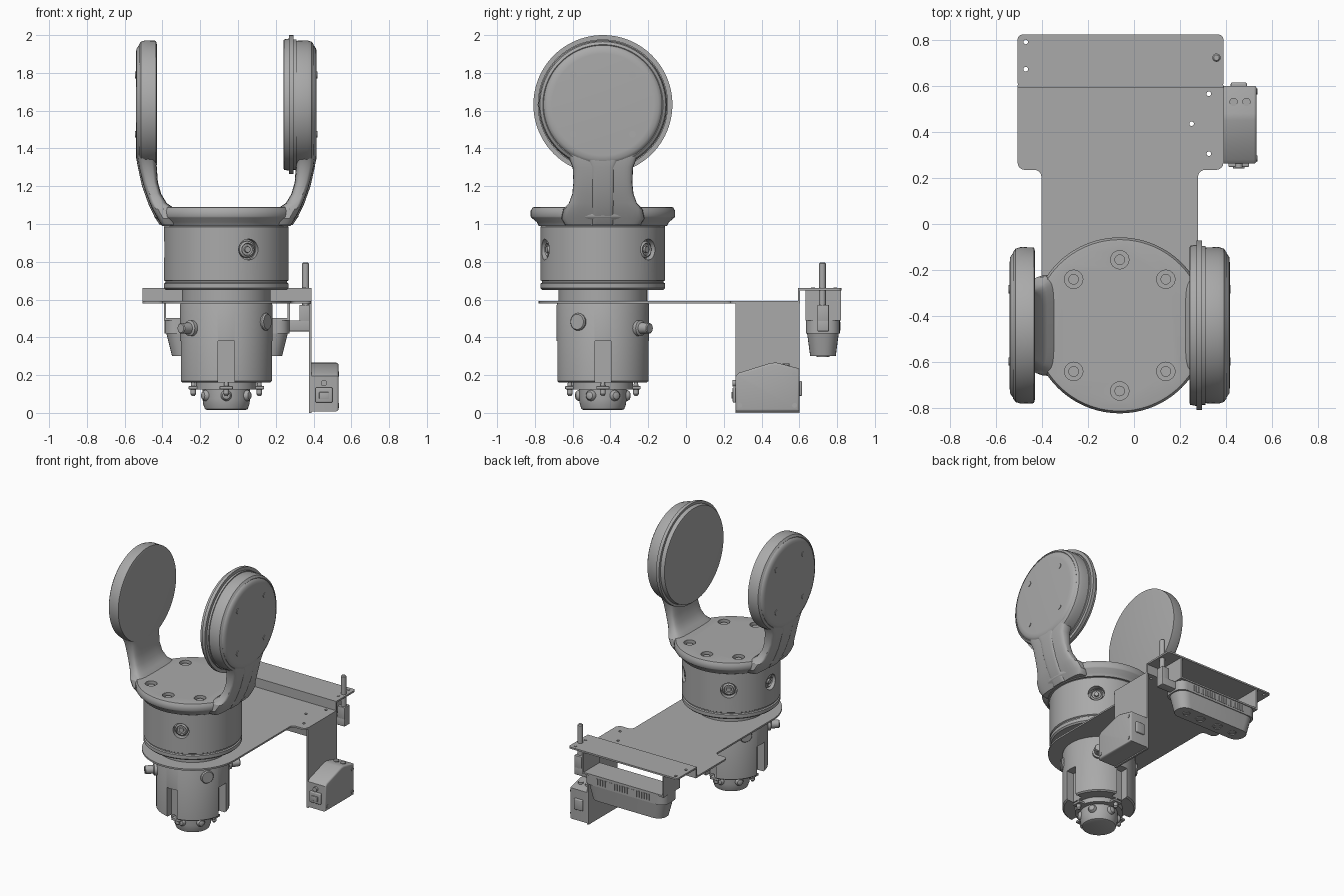
import bpy, bmesh
from math import sin, cos, pi, radians
from mathutils import Matrix, Vector

cube = bpy.data.objects.get("Cube")
if cube:
    bpy.data.objects.remove(cube, do_unlink=True)

GREY = (0.4, 0.4, 0.4, 1)
mat = bpy.data.materials.new("machined grey")
mat.use_nodes = True
mat.diffuse_color = GREY
mat.node_tree.nodes["Principled BSDF"].inputs["Base Color"].default_value = GREY

CX, CY = -0.062, -0.44          # main vertical axis
AXIS = Matrix.Translation((CX, CY, 0))
parts = []


def finish(name, bm, matrix=Matrix()):
    bmesh.ops.transform(bm, matrix=matrix, verts=bm.verts)
    bmesh.ops.recalc_face_normals(bm, faces=bm.faces)
    mesh = bpy.data.meshes.new(name)
    bm.to_mesh(mesh)
    bm.free()
    mesh.materials.append(mat)
    ob = bpy.data.objects.new(name, mesh)
    bpy.context.collection.objects.link(ob)
    parts.append(ob)
    return ob


def skin(bm, rings):
    for a, b in zip(rings, rings[1:]):
        for i in range(len(a)):
            j = (i + 1) % len(a)
            bm.faces.new((a[i], a[j], b[j], b[i]))
    bm.faces.new(rings[0])
    bm.faces.new(rings[-1])


def lathe(name, profile, matrix=AXIS, n=64):
    """Turn (radius, height) points about local z, capped at both ends."""
    bm = bmesh.new()
    skin(bm, [[bm.verts.new((r * cos(2 * pi * i / n), r * sin(2 * pi * i / n), z))
               for i in range(n)] for r, z in profile])
    return finish(name, bm, matrix)


def rod(name, r, z0, z1, matrix=AXIS, n=24):
    return lathe(name, [(r, z0), (r, z1)], matrix, n)


def box(name, x, y, z, bevel=0, upright=False, taper=1, matrix=Matrix()):
    bm = bmesh.new()
    bmesh.ops.create_cube(bm, size=1)
    for v in bm.verts:
        v.co = Vector([(a + b) / 2 + c * (b - a) for (a, b), c in zip((x, y, z), v.co)])
    if bevel:
        edges = [e for e in bm.edges if not upright
                 or abs(e.verts[0].co.z - e.verts[1].co.z) > 1e-4]
        bmesh.ops.bevel(bm, geom=edges, offset=bevel, segments=6 if upright else 3,
                        affect='EDGES', profile=0.5)
    mx, my = sum(x) / 2, sum(y) / 2
    for v in bm.verts:
        if v.co.z < sum(z) / 2:
            v.co.x = mx + (v.co.x - mx) * (1 + taper) / 2
            v.co.y = my + (v.co.y - my) * taper
    return finish(name, bm, matrix)


def cut(target, cutters):
    for c in cutters:
        parts.remove(c)
        c.hide_render = True
        m = target.modifiers.new("cut", 'BOOLEAN')
        m.operation, m.solver, m.object = 'DIFFERENCE', 'EXACT', c
        bpy.context.view_layer.objects.active = target
        bpy.ops.object.modifier_apply(modifier=m.name)
        bpy.data.objects.remove(c, do_unlink=True)


def radial(deg, z):
    """Local z points outward from the main axis at this angle and height."""
    return (Matrix.Translation((CX, CY, z)) @ Matrix.Rotation(radians(deg), 4, 'Z')
            @ Matrix.Rotation(pi / 2, 4, 'Y'))


def at(x, y):
    return Matrix.Translation((x, y, 0))


# Drum with recessed ports
drum = lathe("drum", [(.32, .65), (.33, .66), (.33, .685), (.322, .69), (.322, .697),
                      (.33, .702), (.33, .985), (.322, .995)], n=96)
PORTS = (-69, 47, 122, 179)
cut(drum, [rod("port_cutter", .055, .29, .4, radial(a, .865), 32) for a in PORTS])
for a in PORTS:
    lathe("port_plug", [(.044, .28), (.044, .31), (.034, .318), (.03, .308), (.018, .308),
                        (.016, .32)], radial(a, .865), 32)

# Fork base with counterbored bolts
flange = lathe("fork_base", [(.34, .99), (.35, 1.01), (.378, 1.033), (.382, 1.04),
                             (.382, 1.07), (.372, 1.088), (.36, 1.09)], n=96)
BOLTS = [(0, .285), (.2, .2), (.2, -.2), (0, -.285), (-.2, -.2), (-.2, .2)]
cut(flange, [rod("bolt_cutter", .04, 1.06, 1.2, at(CX + x, CY + y)) for x, y in BOLTS])
for x, y in BOLTS:
    rod("base_bolt", .023, 1.05, 1.077, at(CX + x, CY + y), 16)


# Fork arms: sections give height, inner and outer offset, half width
def arm(name, side, sections, n=28):
    bm = bmesh.new()
    rings = []
    for z, inner, outer, half in sections:
        ring = []
        for i in range(n):
            c, s = cos(2 * pi * i / n), sin(2 * pi * i / n)
            u = abs(c) ** .45 * (1 if c > 0 else -1)
            v = abs(s) ** .45 * (1 if s > 0 else -1)
            off = (inner + outer) / 2 + u * (outer - inner) / 2
            ring.append(bm.verts.new((CX + side * off, CY + v * half, z)))
        rings.append(ring)
    skin(bm, rings)
    return finish(name, bm)


ARM = [(.995, .24, .345, .2), (1.03, .24, .365, .22), (1.08, .27, .393, .21),
       (1.11, .315, .405, .18), (1.16, .345, .425, .162), (1.22, .362, .443, .156),
       (1.3, .368, .463, .16), (1.36, .37, .471, .185), (1.43, .371, .472, .23)]
RIB = [(.995, .3, .352, .058), (1.03, .3, .375, .058), (1.1, .35, .41, .058),
       (1.2, .4, .446, .058), (1.3, .42, .468, .06), (1.35, .42, .477, .085),
       (1.4, .42, .478, .14)]
PAD_Z = 1.632
for side, label in ((1, "left"), (-1, "right")):
    arm(label + "_arm", side, ARM)
    arm(label + "_arm_rib", side, RIB)
    facing = Matrix.Translation((CX, CY, PAD_Z)) @ Matrix.Rotation(side * pi / 2, 4, 'Y')
    lathe(label + "_pad", [(.32, .368), (.338, .372), (.34, .43), (.333, .452), (.318, .463),
                           (.314, .46), (.31, .466), (.295, .476), (.27, .478)], facing, 96)
    for k in range(4):
        a = pi / 4 + k * pi / 2
        spot = Matrix.Translation((0, .222 * cos(a), .222 * sin(a)))
        rod(label + "_pad_screw", .018, .47, .482, spot @ facing, 16)

# Extra ring stack on the inside of one pad
facing = Matrix.Translation((CX, CY, PAD_Z)) @ Matrix.Rotation(pi / 2, 4, 'Y')
lathe("ring_face", [(.33, .302), (.345, .305), (.35, .333), (.368, .333), (.368, .357),
                    (.345, .357), (.345, .372)], facing, 96)

# Neck and lower housing
rod("neck", .235, .57, .655, n=64)
housing = lathe("housing", [(.235, .16), (.245, .168), (.245, .57), (.24, .582)], n=96)
cut(housing, [box("slot_cutter", (.185, .3), (-.043, .043), (.1, .38),
                  matrix=AXIS @ Matrix.Rotation(k * pi / 2, 4, 'Z')) for k in range(4)])
for a in (-32, 148):
    lathe("housing_button", [(.046, .2), (.046, .25), (.04, .258)], radial(a, .482), 32)
for a in (50, 222):
    lathe("housing_stub", [(.042, .2), (.042, .262), (.03, .268), (.028, .32),
                           (.024, .325)], radial(a, .448), 24)

# Tool nose
rod("nose_flange", .16, .125, .165, n=48)
lathe("nose", [(.1, .015), (.113, .02), (.122, .045), (.126, .075), (.126, .14)], n=64)
for k in range(6):
    lathe("nose_ball", [(.03, .11), (.028, .132), (.02, .143), (.008, .147)],
          radial(30 + k * 60, .092), 20)
for k in range(4):
    turn = AXIS @ Matrix.Rotation(k * pi / 2, 4, 'Z')
    box("nose_clamp", (.1, .2), (-.035, .035), (.125, .142), .004, matrix=turn)
    lathe("clamp_pin", [(.008, .09), (.015, .1), (.015, .13), (.01, .165)],
          turn @ at(.175, 0), 16)

# Mounting plate with round front end
bm = bmesh.new()
arc = [(CX + .34 * cos(pi + pi * i / 48), CY + .34 * sin(pi + pi * i / 48)) for i in range(49)]
outline = arc + [(.278, .235), (.388, .235), (.388, .6), (-.505, .6), (-.505, .235),
                 (-.402, .235)]
face = bm.faces.new([bm.verts.new((x, y, .58)) for x, y in outline])
bmesh.ops.bevel(bm, geom=[v for v in bm.verts if .2 < v.co.y < .5], offset=.03,
                segments=4, affect='VERTICES', profile=.5)
ext = bmesh.ops.extrude_face_region(bm, geom=bm.faces[:])
bmesh.ops.translate(bm, vec=(0, 0, .012),
                    verts=[g for g in ext["geom"] if isinstance(g, bmesh.types.BMVert)])
plate = finish("mounting_plate", bm)
cut(plate, [rod("hole_cutter", .01, .5, .62, at(x, y), 16)
            for x, y in ((.325, .565), (.25, .435), (.325, .305))])

# Raised rear shelf
box("shelf_riser", (-.505, .388), (.592, .604), (.58, .66))
shelf = box("shelf", (-.505, .388), (.592, .822), (.648, .66), .02, True)
cut(shelf, [rod("hole_cutter", .01, .6, .7, at(x, y), 16)
            for x, y in ((-.47, .79), (-.47, .672))])
for y, r in ((.79, .01), (.672, .01)):
    rod("shelf_screw", r, .65, .664, at(.35, y), 16)

# Sensor cradle, clamp block and pin
box("cradle_floor", (-.392, .275), (.632, .82), (.49, .502))
for x in (-.392, .263):
    box("cradle_wall", (x, x + .012), (.632, .82), (.49, .65))
box("clamp_arm", (.19, .385), (.695, .757), (.432, .49), .004)
box("clamp_block", (.325, .385), (.695, .757), (.48, .572), .004)
lathe("pin", [(.018, .55), (.018, .79), (.012, .797)], at(.358, .722), 24)

# Downward sensor bar with grille and lenses
box("sensor_cap", (-.388, .272), (.636, .814), (.42, .492), .06, True)
box("sensor_body", (-.382, .266), (.64, .81), (.302, .43), .075, True, .8)
for k in range(22):
    x = -.27 + k * .02
    box("grille_rib", (x, x + .009), (.808, .818), (.435, .48))
for x, r in ((-.25, .028), (-.12, .035), (.03, .035), (.15, .028)):
    lathe("lens", [(r * .7, .304), (r * .75, .297), (r, .297), (r, .31)], at(x, .725), 24)

# Side hanger and angled control box
box("hanger", (.376, .39), (.262, .6), (0, .592))
bm = bmesh.new()
side = [(.262, .008), (.262, .195), (.28, .212), (.45, .265), (.48, .266), (.6, .235), (.6, .008)]
rings = [[bm.verts.new((x, y, z)) for y, z in side] for x in (.388, .532)]
skin(bm, rings)
bmesh.ops.bevel(bm, geom=[e for e in bm.edges if min(v.co.x for v in e.verts) > .5],
                offset=.012, segments=3, affect='EDGES', profile=.5)
finish("control_box", bm)
box("box_socket", (.41, .5), (.247, .27), (.055, .135), .006)
box("box_socket_plug", (.43, .48), (.24, .25), (.075, .11), .003)
box("box_rear_socket", (.42, .49), (.59, .614), (.09, .17), .006)
rod("box_button", .017, 0, .02,
    Matrix.Translation((.455, .265, .158)) @ Matrix.Rotation(pi / 2, 4, 'X'), 20)
for x in (.432, .488):
    rod("box_top_screw", .018, .24, .262, at(x, .53), 20)
for y, z in ((.285, .04), (.575, .04), (.575, .205)):
    rod("box_side_screw", .013, 0, .006,
        Matrix.Translation((.53, y, z)) @ Matrix.Rotation(pi / 2, 4, 'Y'), 16)

# Smooth shading with crisp edges
bpy.ops.object.select_all(action='DESELECT')
for ob in parts:
    ob.select_set(True)
bpy.context.view_layer.objects.active = parts[0]
bpy.ops.object.shade_smooth_by_angle(angle=radians(32))
